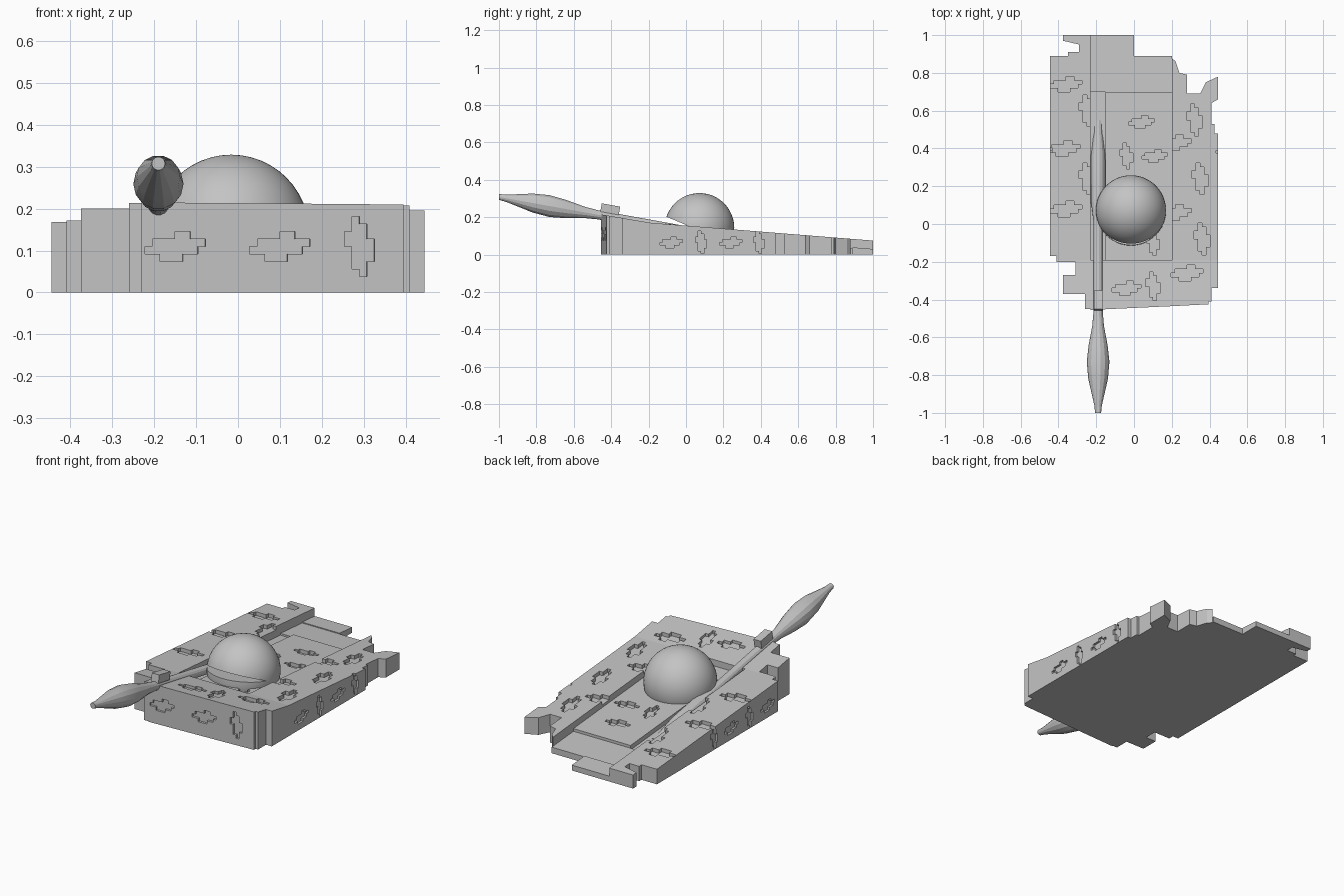
import bpy, bmesh, math
from mathutils import Matrix, Vector

cube = bpy.data.objects.get("Cube")
if cube:
    bpy.data.objects.remove(cube, do_unlink=True)

grey = bpy.data.materials.new("plain grey")
grey.use_nodes = True
grey.diffuse_color = (0.55, 0.55, 0.55, 1)
grey.node_tree.nodes["Principled BSDF"].inputs["Base Color"].default_value = grey.diffuse_color

BREAK = -0.19


def deck(y):
    """Height of the sloping deck at y."""
    if y < BREAK:
        return 0.17 + (BREAK - y) * 0.17
    return 0.17 - (y - BREAK) * 0.08


def finish(name, bm, smooth=None):
    bmesh.ops.recalc_face_normals(bm, faces=bm.faces)
    mesh = bpy.data.meshes.new(name)
    bm.to_mesh(mesh)
    bm.free()
    mesh.materials.append(grey)
    obj = bpy.data.objects.new(name, mesh)
    bpy.context.collection.objects.link(obj)
    if smooth:
        bpy.ops.object.select_all(action="DESELECT")
        obj.select_set(True)
        bpy.context.view_layer.objects.active = obj
        bpy.ops.object.shade_smooth_by_angle(angle=math.radians(smooth))
    return obj


def add_prism(bm, points, bottom, top, split=True):
    """Extrude an outline between two height functions of y."""
    part = bmesh.new()
    part.faces.new([part.verts.new((x, y, 0)) for x, y in points])
    ys = [y for x, y in points]
    if split and min(ys) < BREAK - .001 and max(ys) > BREAK + .001:
        bmesh.ops.bisect_plane(part, geom=part.verts[:] + part.edges[:] + part.faces[:],
                               plane_co=(0, BREAK, 0), plane_no=(0, 1, 0))
    low = part.verts[:]
    new = bmesh.ops.extrude_face_region(part, geom=part.faces[:], use_keep_orig=True)["geom"]
    high = [v for v in new if isinstance(v, bmesh.types.BMVert)]
    for group, height in ((low, bottom), (high, top)):
        for v in group:
            v.co.z = height(v.co.y)
    bmesh.ops.recalc_face_normals(part, faces=part.faces)
    temp = bpy.data.meshes.new("temp")
    part.to_mesh(temp)
    part.free()
    first = len(bm.verts)
    bm.from_mesh(temp)
    bpy.data.meshes.remove(temp)
    bm.verts.ensure_lookup_table()
    return bm.verts[first:]


def hull_part(name, points, drop=0.0):
    bm = bmesh.new()
    add_prism(bm, points, lambda y: 0, lambda y: deck(y) - drop)
    return finish(name, bm)


def rect(x0, x1, y0, y1):
    return [(x0, y0), (x1, y0), (x1, y1), (x0, y1)]


# Hull: stepped side rails, raised bow and sunken centre deck
left_outline = [(.2, -.435), (.395, -.425), (.395, -.41), (.41, -.41), (.41, -.34),
                (.445, -.34), (.445, .48), (.425, .48), (.425, .53), (.41, .53),
                (.41, .64), (.445, .66), (.445, .78), (.38, .75), (.35, .69),
                (.28, .69), (.28, .79), (.24, .8), (.22, .86), (.2, .88)]
right_outline = [(-.23, 1), (-.375, 1), (-.375, .97), (-.29, .95), (-.29, .91),
                 (-.35, .91), (-.35, .89), (-.445, .89), (-.445, -.17), (-.41, -.17),
                 (-.41, -.2), (-.31, -.2), (-.31, -.27), (-.375, -.27), (-.375, -.37),
                 (-.26, -.37), (-.26, -.45), (-.23, -.45)]
hull = [
    hull_part("left_rail", left_outline),
    hull_part("right_rail", right_outline),
    hull_part("bow_plate", [(-.23, -.455), (.2, -.435), (.2, BREAK), (-.23, BREAK)]),
    hull_part("centre_deck", rect(-.15, .2, BREAK, .7), .035),
    hull_part("launcher_trench", rect(-.23, -.15, BREAK, .7), .06),
    hull_part("stern_deck", rect(-.23, .2, .7, .89), .05),
    hull_part("tail_plate", rect(-.23, 0, .89, 1), .045),
]

# Blocky camouflage patches sunk into the deck and the walls
STAIR = [(-4, -1), (-2, -1), (-2, -2), (1, -2), (1, -1), (3, -1), (3, 0), (4, 0),
         (4, 1), (2, 1), (2, 2), (0, 2), (0, 1), (-3, 1), (-3, 0), (-4, 0)]


def stair(cx, cy, unit, flip):
    if flip:
        return [(cx - v * unit, cy + u * unit) for u, v in STAIR]
    return [(cx + u * unit, cy + v * unit) for u, v in STAIR]


deck_cuts, wall_cuts = bmesh.new(), bmesh.new()
rail_spots = [(-.36, .74), (-.25, .6), (-.37, .4), (-.25, .24), (-.36, .08),
              (.32, .55), (.22, .43), (.35, .24), (.22, .06), (.36, -.08), (.28, -.26)]
for i, (x, y) in enumerate(rail_spots):
    add_prism(deck_cuts, stair(x, y, .021, i % 2), lambda y: deck(y) - .02, lambda y: .5)
for i, (x, y) in enumerate([(-.04, -.34), (.1, -.33)]):
    add_prism(deck_cuts, stair(x, y, .019, i % 2), lambda y: deck(y) - .015, lambda y: .5)
for i, (x, y) in enumerate([(.11, .36), (-.04, .36), (.04, .54), (.1, -.1)]):
    add_prism(deck_cuts, stair(x, y, .017, i % 2), lambda y: deck(y) - .055, lambda y: .5)


def wall_patch(along, z, unit, flip, place):
    verts = add_prism(wall_cuts, stair(along, z, unit, flip),
                      lambda y: -.012, lambda y: .03, False)
    bmesh.ops.transform(wall_cuts, matrix=place, verts=verts)


# Local x runs along the wall, local y is up, local z points outward
upright = Matrix.Rotation(math.pi / 2, 4, "X")
front = Matrix.Translation((0, -.444, 0)) @ Matrix.Rotation(.048, 4, "Z") @ upright
for i, x in enumerate((-.15, .1, .29)):
    wall_patch(x, .11, .018, i == 2, front)
for side in (-1, 1):
    place = (Matrix.Translation((side * .445, 0, 0))
             @ Matrix.Rotation(side * math.pi / 2, 4, "Z") @ upright)
    for i, y in enumerate((-.08, .08, .24, .39)):
        wall_patch(side * y, .065, .015, i % 2, place)

for name, cuts in (("deck_cutter", deck_cuts), ("wall_cutter", wall_cuts)):
    cutter = finish(name, cuts)
    cutter.hide_render = True
    for part in hull:
        mod = part.modifiers.new("patches", "BOOLEAN")
        mod.operation, mod.solver, mod.object = "DIFFERENCE", "EXACT", cutter
        mod.use_self = True
        bpy.context.view_layer.objects.active = part
        bpy.ops.object.modifier_apply(modifier=mod.name)
    bpy.data.objects.remove(cutter, do_unlink=True)


# Domed turret: two sphere halves with a thin wedge gap opening forward
def turret_half(name, slope, keep_upper):
    bm = bmesh.new()
    bmesh.ops.create_uvsphere(bm, u_segments=48, v_segments=24, radius=.186,
                              matrix=Matrix.Translation((-.016, .072, .143)))
    cut = bmesh.ops.bisect_plane(bm, geom=bm.verts[:] + bm.edges[:] + bm.faces[:],
                                 plane_co=(0, .02, .15), plane_no=(0, slope, 1),
                                 clear_inner=keep_upper, clear_outer=not keep_upper)
    rim = [e for e in cut["geom_cut"] if isinstance(e, bmesh.types.BMEdge)]
    bmesh.ops.contextual_create(bm, geom=rim)
    # Keep everything above the ground
    bmesh.ops.bisect_plane(bm, geom=bm.verts[:] + bm.edges[:] + bm.faces[:],
                           plane_co=(0, 0, .01), plane_no=(0, 0, 1), clear_inner=True)
    return finish(name, bm, 30)


turret_half("turret_dome", .42, True)
turret_half("turret_base", .12, False)


# Launcher: a lathed tube with a pointed warhead, tilted up toward the front
SLOPE = .18
profile = [(-1, .016), (-.96, .02), (-.82, .052), (-.73, .06), (-.64, .05), (-.54, .031),
           (-.47, .025), (.02, .025), (.12, .038), (.36, .038), (.48, .026), (.55, .026)]
bm = bmesh.new()
SIDES = 14
rings = []
for y, r in profile:
    centre = Vector((-.19, y, .308 - SLOPE * (y + 1)))
    rings.append([bm.verts.new(centre + Vector((r * math.cos(a), 0, r * math.sin(a))))
                  for a in (math.tau * k / SIDES for k in range(SIDES))])
for a, b in zip(rings, rings[1:]):
    for k in range(SIDES):
        n = (k + 1) % SIDES
        bm.faces.new((a[k], a[n], b[n], b[k]))
bm.faces.new(rings[0])
bm.faces.new(rings[-1])
finish("launcher_tube", bm, 20)

# Small sight block on top of the launcher
bm = bmesh.new()
bmesh.ops.create_cube(bm, size=1, matrix=Matrix.Translation((-.19, -.405, .243))
                      @ Matrix.Rotation(-math.atan(SLOPE), 4, "X")
                      @ Matrix.Diagonal((.045, .1, .045, 1)))
finish("sight_block", bm)
